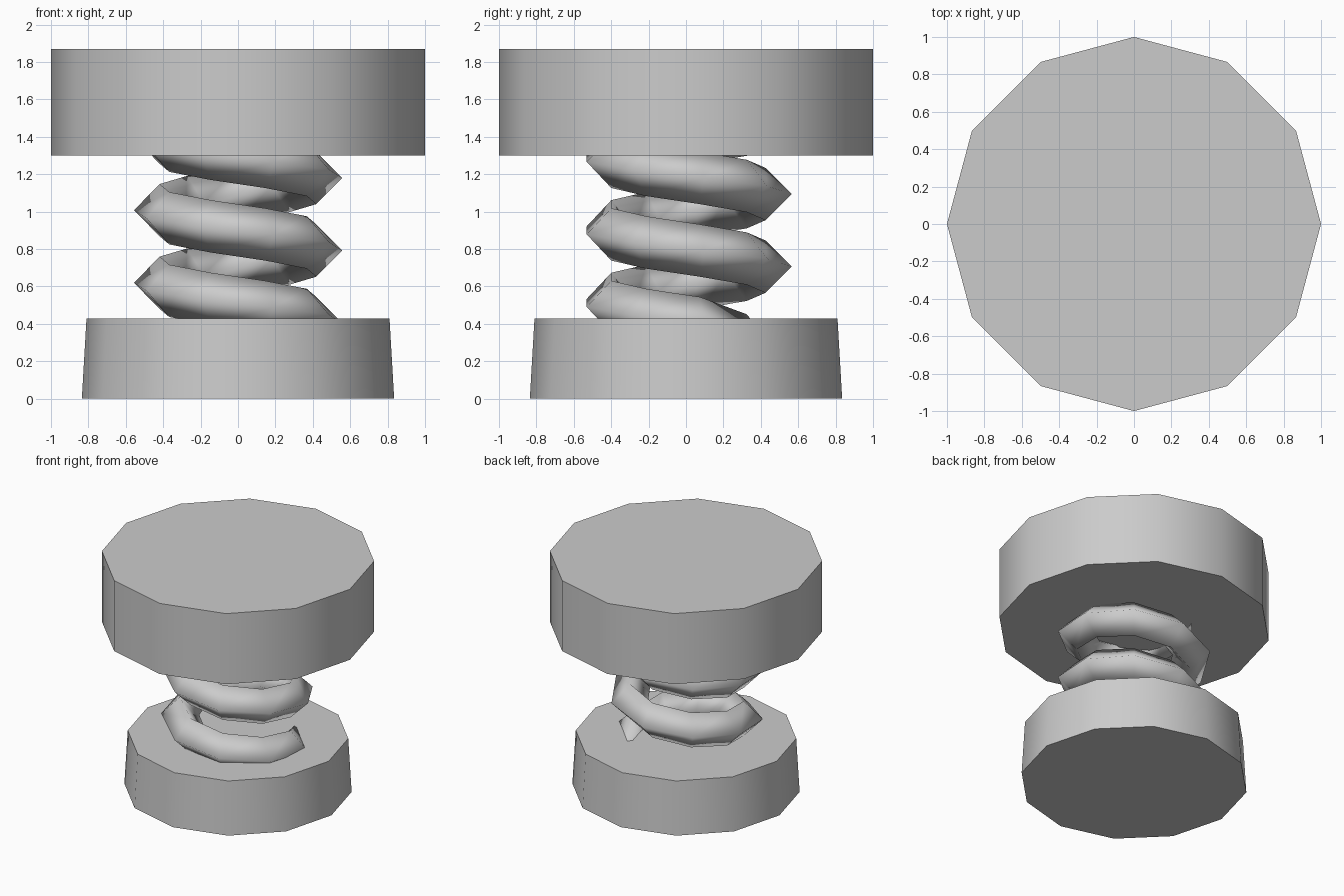
import bpy, bmesh, math

if "Cube" in bpy.data.objects:
    bpy.data.objects.remove(bpy.data.objects["Cube"])


def disc(name, r_bottom, r_top, z0, z1):
    # twelve-sided drum with a corner on the x axis, smooth round the side
    bpy.ops.mesh.primitive_cone_add(vertices=12, radius1=r_bottom, radius2=r_top,
                                    depth=z1 - z0, location=(0, 0, (z0 + z1) / 2))
    ob = bpy.context.object
    ob.name = name
    bpy.ops.object.shade_smooth_by_angle(angle=math.radians(40))
    return ob


disc("base", 0.835, 0.81, 0.0, 0.43)
disc("top_plate", 1.0, 1.0, 1.30, 1.87)

# Coil spring: diamond section swept in 9 steps per turn, sinking anticlockwise
COIL_R, WIRE_R, PITCH, STEPS = 0.425, 0.14, 0.388, 9
bm = bmesh.new()
rings = []
for i in range(-24, 2):
    deg = 10 + i * 360 / STEPS
    a = math.radians(deg)
    z = 0.415 - PITCH * (deg / 360)
    if i == 1:
        z -= 0.05          # tail dips into the base
    ring = []
    for k in range(4):
        t = k * math.pi / 2
        r = COIL_R + WIRE_R * math.cos(t)
        ring.append(bm.verts.new((r * math.cos(a), r * math.sin(a),
                                  z + WIRE_R * math.sin(t))))
    rings.append(ring)
for p, q in zip(rings, rings[1:]):
    for k in range(4):
        bm.faces.new((p[k], p[(k + 1) % 4], q[(k + 1) % 4], q[k]))
bm.faces.new(rings[0])
bm.faces.new(rings[-1])
bmesh.ops.recalc_face_normals(bm, faces=bm.faces)
for f in bm.faces:
    f.smooth = True
mesh = bpy.data.meshes.new("coil_spring")
bm.to_mesh(mesh)
bm.free()
bpy.context.collection.objects.link(bpy.data.objects.new("coil_spring", mesh))
